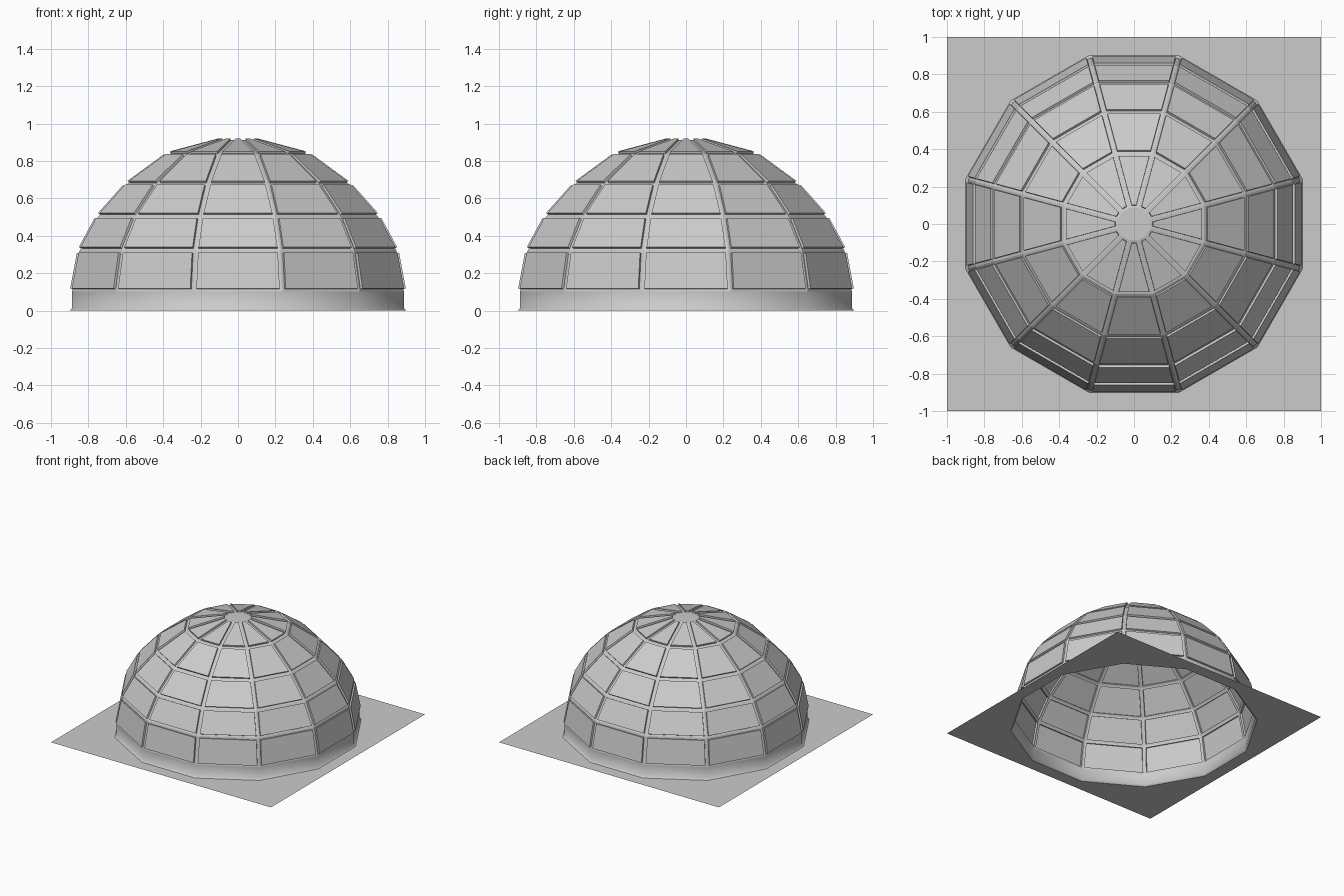
import bpy, bmesh, math

if "Cube" in bpy.data.objects:
    bpy.data.objects.remove(bpy.data.objects["Cube"])

SIDES = 12
HALF = math.pi / SIDES


def add_ring(bm, apothem, z):
    r = apothem / math.cos(HALF)
    return [bm.verts.new((r * math.cos(HALF + 2 * HALF * i),
                          r * math.sin(HALF + 2 * HALF * i), z)) for i in range(SIDES)]


def skin(bm, profile):
    """Skin a 12-sided shell through (apothem, z) pairs, faces outward."""
    rings = [add_ring(bm, a, z) for a, z in profile]
    faces = []
    for lo, hi in zip(rings, rings[1:]):
        for i in range(SIDES):
            j = (i + 1) % SIDES
            faces.append(bm.faces.new((lo[i], lo[j], hi[j], hi[i])))
    return rings, faces


def finish(bm, name):
    mesh = bpy.data.meshes.new(name)
    bm.to_mesh(mesh)
    bm.free()
    obj = bpy.data.objects.new(name, mesh)
    bpy.context.collection.objects.link(obj)
    return obj


# Dome shell with a raised panel in every cell and a flat cap
bm = bmesh.new()
rings, cells = skin(bm, [(0.887, 0.102), (0.846, 0.321), (0.748, 0.502),
                         (0.594, 0.675), (0.375, 0.835), (0.086, 0.912)])
bm.faces.new(rings[-1])
bm.normal_update()
bmesh.ops.inset_individual(bm, faces=cells, thickness=0.014, use_even_offset=True)
bm.normal_update()
panels = bmesh.ops.extrude_discrete_faces(bm, faces=cells)["faces"]
bm.normal_update()
for f in panels:
    bmesh.ops.translate(bm, verts=f.verts[:], vec=f.normal * 0.013)
bm.normal_update()
finish(bm, "dome_panels")

# Upright base wall with a small flared foot
bm = bmesh.new()
_, wall = skin(bm, [(0.9, 0.0), (0.887, 0.012), (0.887, 0.102)])
for f in wall:
    f.smooth = True
base = finish(bm, "base_wall")

# Square ground sheet with a 12-sided opening
bm = bmesh.new()
inner = add_ring(bm, 0.9, 0)
outer = [bm.verts.new((x, y, 0)) for x, y in ((-1, -1), (1, -1), (1, 1), (-1, 1))]
edges = [bm.edges.new((loop[i - 1], loop[i])) for loop in (inner, outer) for i in range(len(loop))]
bmesh.ops.triangle_fill(bm, edges=edges, use_beauty=True, normal=(0, 0, 1))
bmesh.ops.dissolve_limit(bm, angle_limit=0.01, verts=[], edges=bm.edges[:])
finish(bm, "ground_sheet")
